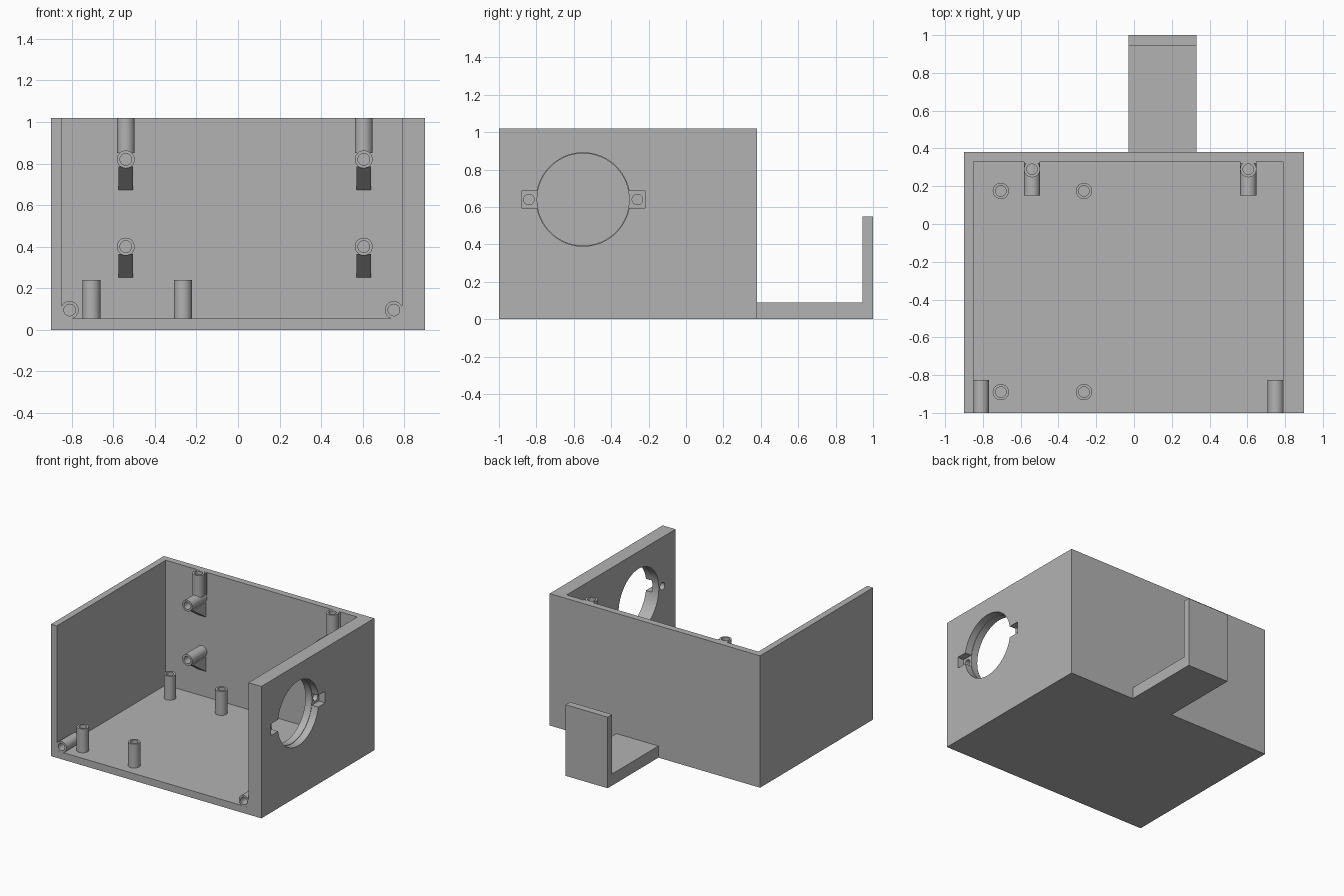
import bpy, bmesh
from math import tau, pi
from mathutils import Vector, Matrix

if "Cube" in bpy.data.objects:
    bpy.data.objects.remove(bpy.data.objects["Cube"])

GREY = (0.45, 0.45, 0.45, 1)
grey = bpy.data.materials.new("plain grey")
grey.use_nodes = True
grey.diffuse_color = GREY
grey.node_tree.nodes["Principled BSDF"].inputs["Base Color"].default_value = GREY

AXES = {"x": Matrix.Rotation(pi / 2, 4, "Y"),
        "y": Matrix.Rotation(pi / 2, 4, "X"),   # points to the front, -y
        "z": Matrix.Identity(4)}


def finish(name, bm, smooth=False):
    bmesh.ops.recalc_face_normals(bm, faces=bm.faces)
    mesh = bpy.data.meshes.new(name)
    bm.to_mesh(mesh)
    bm.free()
    mesh.materials.append(grey)
    ob = bpy.data.objects.new(name, mesh)
    bpy.context.collection.objects.link(ob)
    if smooth:
        shade(ob)
    return ob


def activate(ob):
    bpy.ops.object.select_all(action="DESELECT")
    ob.select_set(True)
    bpy.context.view_layer.objects.active = ob


def shade(ob):
    activate(ob)
    bpy.ops.object.shade_smooth_by_angle(angle=0.6)


def box(name, low, high):
    bm = bmesh.new()
    bmesh.ops.create_cube(bm, size=1)
    low, high = Vector(low), Vector(high)
    for v in bm.verts:
        v.co = (low + high) / 2 + v.co * (high - low)
    return finish(name, bm)


def cylinder(name, centre, radius, depth, axis="x", sides=64):
    bm = bmesh.new()
    bmesh.ops.create_cone(bm, cap_ends=True, segments=sides, radius1=radius,
                          radius2=radius, depth=depth,
                          matrix=Matrix.Translation(centre) @ AXES[axis])
    return finish(name, bm)


def prism(name, profile, x0, x1):
    """Extrude a side profile of (y, z) points along x."""
    bm = bmesh.new()
    face = bm.faces.new([bm.verts.new((x0, y, z)) for y, z in profile])
    new = bmesh.ops.extrude_face_region(bm, geom=[face])["geom"]
    bmesh.ops.translate(bm, vec=(x1 - x0, 0, 0),
                        verts=[g for g in new if isinstance(g, bmesh.types.BMVert)])
    return finish(name, bm)


def standoff(name, base, length, axis="z", radius=0.043, bore=0.028):
    """Round post with a blind screw bore, made by spinning a half section."""
    bm = bmesh.new()
    section = [(0, 0), (radius, 0), (radius, length), (bore, length), (bore, 0.01), (0, 0.01)]
    verts = [bm.verts.new((r, 0, z)) for r, z in section]
    edges = [bm.edges.new(pair) for pair in zip(verts, verts[1:])]
    bmesh.ops.spin(bm, geom=verts + edges, cent=(0, 0, 0), axis=(0, 0, 1),
                   angle=tau, steps=32)
    bmesh.ops.remove_doubles(bm, verts=bm.verts, dist=0.0001)
    bm.transform(Matrix.Translation(base) @ AXES[axis])
    return finish(name, bm, smooth=True)


def cut(target, cutter):
    mod = target.modifiers.new("cut", "BOOLEAN")
    mod.operation, mod.solver, mod.object = "DIFFERENCE", "EXACT", cutter
    activate(target)
    bpy.ops.object.modifier_apply(modifier=mod.name)
    bpy.data.objects.remove(cutter)


# Shell: floor, back and two side walls, open at the top and front
FLOOR, BACK, LEFT, RIGHT, TOP = 0.055, 0.33, 0.79, -0.85, 1.02
shell = box("enclosure_shell", (-0.9, -1, 0), (0.9, 0.38, TOP))
cut(shell, box("cavity", (RIGHT, -1.2, FLOOR), (LEFT, BACK, 1.2)))

# Round opening with a stepped rim in the thick wall
HY, HZ, STEP = -0.55, 0.64, 0.845
cut(shell, cylinder("opening", (0.85, HY, HZ), 0.246, 0.3))
cut(shell, cylinder("opening_step", (STEP + 0.1, HY, HZ), 0.25, 0.2))

# Recessed ears with screw holes beside the opening
for side in (-1, 1):
    ys = sorted((HY + side * 0.2, HY + side * 0.33))
    cut(shell, box("ear_recess", (STEP, ys[0], HZ - 0.045), (1, ys[1], HZ + 0.045)))
    cut(shell, cylinder("ear_hole", (0.85, HY + side * 0.29, HZ), 0.028, 0.3, sides=32))
shade(shell)

# Floor standoffs
for x in (-0.705, -0.265):
    for y in (-0.89, 0.175):
        standoff("floor_standoff", (x, y, FLOOR - 0.005), 0.19)

# Back wall standoffs with gussets, and lid posts above them
for x in (-0.54, 0.605):
    for z in (0.82, 0.40):
        standoff("wall_standoff", (x, BACK + 0.005, z), 0.185, "y")
        prism("wall_gusset", [(0.165, z - 0.035), (BACK, z - 0.035), (BACK, z - 0.148)],
              x - 0.035, x + 0.035)
    standoff("lid_post", (x, 0.29, 0.85), TOP - 0.85)
    box("lid_post_web", (x - 0.043, 0.319, 0.85), (x + 0.043, BACK, TOP - 0.001))

# Front corner posts, filled into the corners
for wall, x, side in ((RIGHT, -0.81, -1), (LEFT, 0.75, 1)):
    standoff("corner_post", (x, -0.825, 0.095), 0.175, "y")
    xs = sorted((x + side * 0.03, wall))
    box("corner_post_side_web", (xs[0], -0.999, FLOOR), (xs[1], -0.826, 0.095))
    xs = sorted((x, wall))
    box("corner_post_floor_web", (xs[0], -0.999, FLOOR), (xs[1], -0.826, 0.066))

# Hook bracket behind the back wall
prism("rear_bracket", [(0.38, 0), (1, 0), (1, 0.55), (0.945, 0.55), (0.945, 0.09), (0.38, 0.09)],
      -0.03, 0.33)
